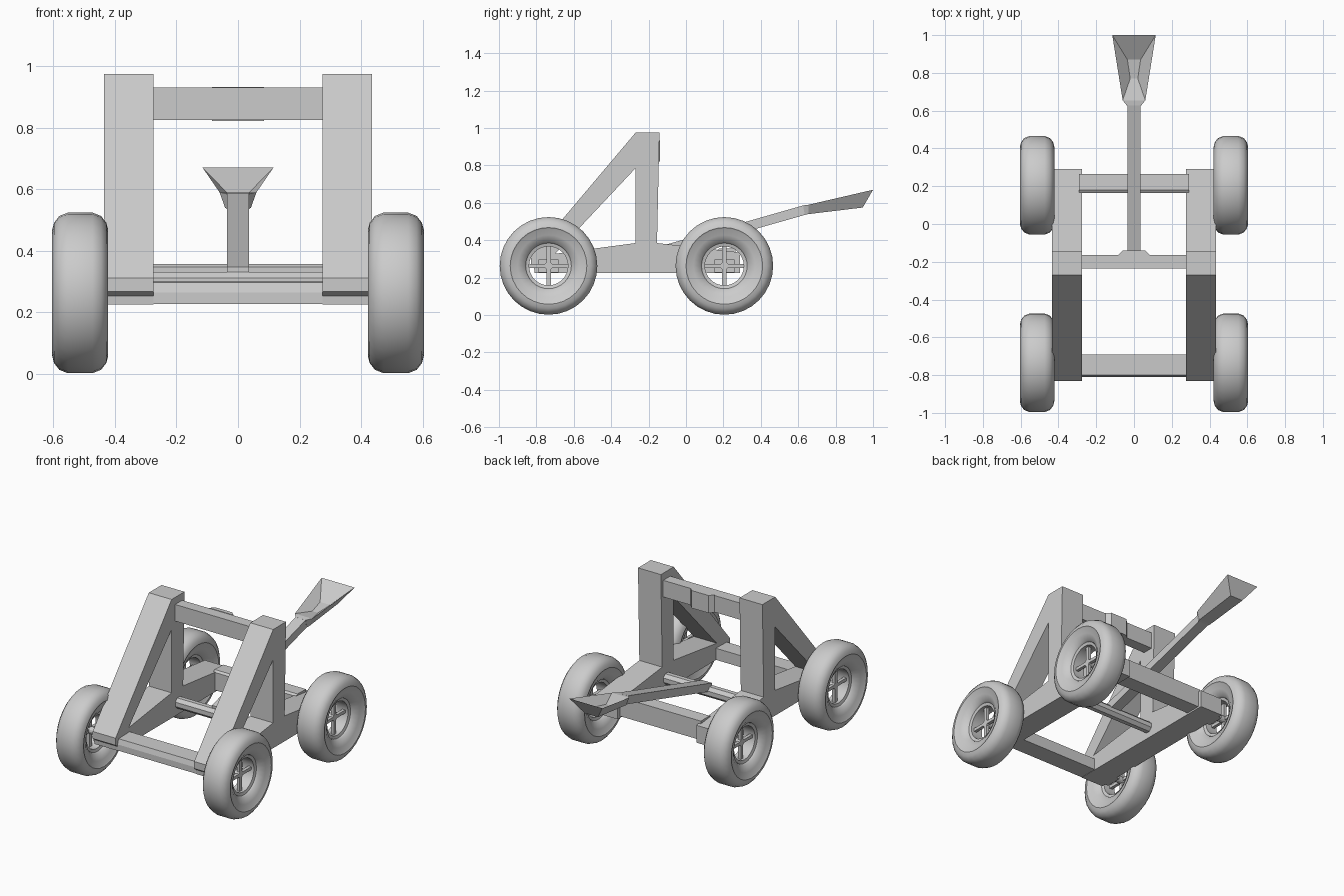
import bpy, bmesh, math
from mathutils import Vector, Matrix

if "Cube" in bpy.data.objects:
    bpy.data.objects.remove(bpy.data.objects["Cube"])

grey = bpy.data.materials.new("plain grey")
grey.diffuse_color = (0.6, 0.6, 0.6, 1)
grey.use_nodes = True
grey.node_tree.nodes["Principled BSDF"].inputs["Base Color"].default_value = grey.diffuse_color


def finish(name, bm, smooth=False):
    bmesh.ops.recalc_face_normals(bm, faces=bm.faces[:])
    me = bpy.data.meshes.new(name)
    bm.to_mesh(me)
    bm.free()
    me.materials.append(grey)
    ob = bpy.data.objects.new(name, me)
    bpy.context.collection.objects.link(ob)
    if smooth:
        bpy.ops.object.select_all(action='DESELECT')
        ob.select_set(True)
        bpy.context.view_layer.objects.active = ob
        bpy.ops.object.shade_smooth_by_angle(angle=math.radians(35))
    return ob


def add_box(bm, x0, x1, y0, y1, z0, z1):
    m = Matrix.Translation(((x0 + x1) / 2, (y0 + y1) / 2, (z0 + z1) / 2))
    m = m @ Matrix.Diagonal((x1 - x0, y1 - y0, z1 - z0, 1))
    bmesh.ops.create_cube(bm, size=1, matrix=m)


def extrude_x(name, pts, faces, x0, x1):
    """Side outline in (y, z), extruded from x0 to x1."""
    bm = bmesh.new()
    vs = [bm.verts.new((x0, y, z)) for y, z in pts]
    fs = [bm.faces.new([vs[i] for i in f]) for f in faces]
    r = bmesh.ops.extrude_face_region(bm, geom=fs, use_keep_orig=True)
    for v in r["geom"]:
        if isinstance(v, bmesh.types.BMVert):
            v.co.x = x1
    return finish(name, bm)


def bar(name, pts, half):
    return extrude_x(name, pts, [range(len(pts))], -half, half)


# side frames: base beam, post and brace around a triangular opening
frame = [(-.81, .225), (-.812, .253), (-.83, .267), (-.83, .312), (-.27, .975),
         (-.142, .975), (-.155, .385), (.29, .335), (.29, .225),
         (-.27, .785), (-.70, .328), (-.27, .385)]
frame_faces = [(3, 10, 9, 4), (4, 9, 11, 6, 5), (0, 8, 7, 6, 11, 10, 3, 2, 1)]
for s, side in ((-1, "left"), (1, "right")):
    extrude_x(side + "_frame", frame, frame_faces, s * .275, s * .435)

# crossbars
bar("front_crossbar", [(-.81, .227), (-.81, .265), (-.80, .297), (-.69, .30), (-.69, .227)], .29)
bar("rear_crossbar", [(.165, .235), (.165, .347), (.18, .357), (.265, .355), (.265, .235)], .29)
bar("top_crossbar", [(-.235, .825), (-.235, .93), (-.165, .93), (-.165, .825)], .29)
bar("pivot_rod", [(-.20 + .036 * math.cos(a * math.pi / 4 + .39),
                   .298 + .036 * math.sin(a * math.pi / 4 + .39)) for a in range(8)], .29)

# stop pad on the back of the top crossbar
bm = bmesh.new()
vs = [bm.verts.new((x, y, .822)) for x, y in ((-.085, -.166), (.085, -.166), (.058, -.14), (-.058, -.14))]
r = bmesh.ops.extrude_face_region(bm, geom=[bm.faces.new(vs)], use_keep_orig=True)
for v in r["geom"]:
    if isinstance(v, bmesh.types.BMVert):
        v.co.z = .933
finish("stop_pad", bm)

# throwing arm
bar("throwing_arm", [(-.21, .295), (-.21, .347), (.63, .587), (.64, .537)], .035)

# scoop: hollow bowl with a sharp rim
bm = bmesh.new()


def pair(x, y, z):
    return bm.verts.new((-x, y, z)), bm.verts.new((x, y, z))


neck_t, neck_b = pair(.036, .625, .586), pair(.036, .635, .536)
rim_a, rim_b = pair(.06, .655, .59), pair(.115, 1.0, .67)
bot_a, bot_b = pair(.042, .655, .54), pair(.045, .945, .575)
flo_a, flo_b = pair(.02, .77, .572), pair(.035, .87, .588)
for a, b in ((neck_t, neck_b), (neck_t, rim_a), (rim_a, flo_a), (flo_a, flo_b),
             (flo_b, rim_b), (rim_b, bot_b), (bot_b, bot_a), (bot_a, neck_b)):
    bm.faces.new((a[0], a[1], b[1], b[0]))
for i in (0, 1):
    bm.faces.new((neck_t[i], rim_a[i], bot_a[i], neck_b[i]))
    bm.faces.new((rim_a[i], rim_b[i], bot_b[i], bot_a[i]))
    bm.faces.new((rim_a[i], flo_a[i], flo_b[i], rim_b[i]))
finish("scoop", bm)

# wheels: lathed tyre, cross spokes and axle stub
half = [(.04, .261), (.068, .25), (.085, .228), (.091, .205), (.086, .198),
        (.078, .165), (.056, .128), (.045, .122), (.04, .104)]
profile = half + [(-x, r) for x, r in reversed(half)]
SEG = 32
for s, side in ((-1, "left"), (1, "right")):
    for yc, end in ((-.735, "front"), (.205, "rear")):
        xc, zc = s * .513, .263
        bm = bmesh.new()
        rings = []
        for k in range(SEG):
            a = 2 * math.pi * k / SEG
            rings.append([bm.verts.new((xc + x, yc + r * math.cos(a), zc + r * math.sin(a)))
                          for x, r in profile])
        n = len(profile)
        for k in range(SEG):
            p, q = rings[k], rings[(k + 1) % SEG]
            for j in range(n):
                bm.faces.new((p[j], p[(j + 1) % n], q[(j + 1) % n], q[j]))
        finish(f"{end}_{side}_tyre", bm, True)

        bm = bmesh.new()
        x0, x1 = sorted((s * .515, s * .535))
        add_box(bm, x0, x1, yc - .012, yc + .012, zc - .118, zc + .118)
        add_box(bm, x0, x1, yc - .118, yc + .118, zc - .01, zc + .01)
        finish(f"{end}_{side}_spokes", bm)

        bm = bmesh.new()
        x0, x1 = sorted((s * .43, s * .46))
        add_box(bm, x0, x1, yc - .053, yc + .053, .228, .298)
        m = Matrix.Translation((s * .485, yc, zc)) @ Matrix.Rotation(math.pi / 2, 4, 'Y')
        bmesh.ops.create_cone(bm, cap_ends=True, segments=12, radius1=.022,
                              radius2=.022, depth=.1, matrix=m)
        finish(f"{end}_{side}_axle", bm)
